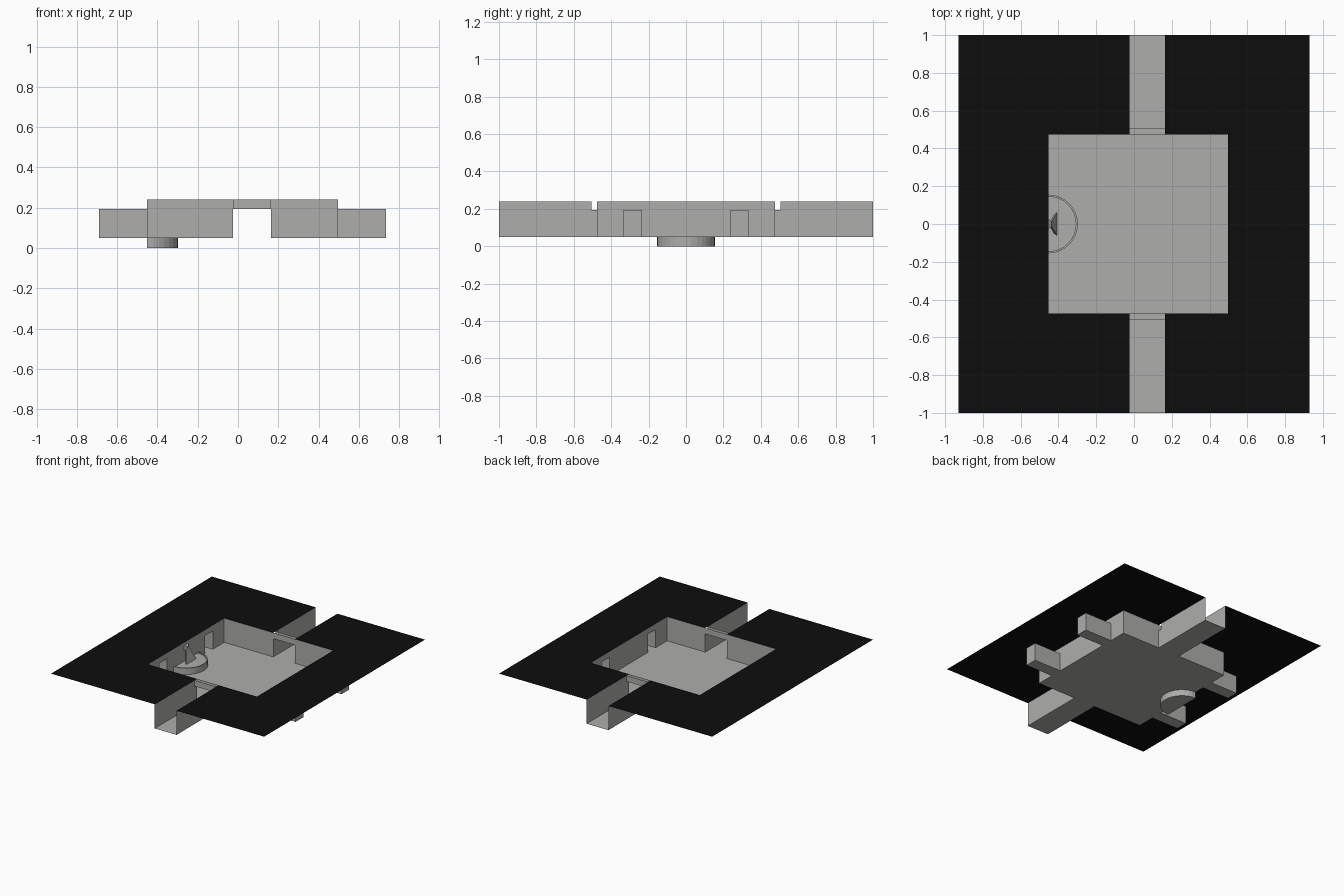
import bpy, bmesh, math

if "Cube" in bpy.data.objects:
    bpy.data.objects.remove(bpy.data.objects["Cube"])

# Main dimensions
X0, X1, Y = -0.4525, 0.4975, 0.475       # room
C0, C1, YC = -0.025, 0.165, 0.505        # corridor, start of open part
A0, A1, AD = 0.238, 0.333, 0.2375        # alcove y range and depth
F, D, T = 0.05, 0.193, 0.24              # floor, door top, wall top
PX, PY = 0.928, 1.0                      # black surround


def material(name, rgb):
    m = bpy.data.materials.new(name)
    m.diffuse_color = (*rgb, 1)
    m.use_nodes = True
    m.node_tree.nodes["Principled BSDF"].inputs["Base Color"].default_value = m.diffuse_color
    return m


stone = material("grey stone", (0.42, 0.42, 0.41))
black = material("black surround", (0.004, 0.004, 0.004))


def sheet(name, polys, mat):
    """Build one object from flat polygons."""
    bm = bmesh.new()
    for p in polys:
        bm.faces.new([bm.verts.new(v) for v in p])
    bmesh.ops.remove_doubles(bm, verts=bm.verts, dist=1e-5)
    me = bpy.data.meshes.new(name)
    bm.to_mesh(me)
    bm.free()
    me.materials.append(mat)
    ob = bpy.data.objects.new(name, me)
    bpy.context.collection.objects.link(ob)
    return ob


def flat(x0, x1, y0, y1, z):
    return [(x0, y0, z), (x1, y0, z), (x1, y1, z), (x0, y1, z)]


def wall_x(x, y0, y1, z0, z1):
    return [(x, y0, z0), (x, y1, z0), (x, y1, z1), (x, y0, z1)]


def wall_y(y, x0, x1, z0, z1):
    return [(x1, y, z0), (x0, y, z0), (x0, y, z1), (x1, y, z1)]


# Black surround with room and corridor cut out
xs, ys = [-PX, X0, C0, C1, X1, PX], [-PY, -Y, Y, PY]
cells = [flat(xs[i], xs[i + 1], ys[j], ys[j + 1], T)
         for i in range(5) for j in range(3)
         if i != 2 and not (j == 1 and 1 <= i <= 3)]
sheet("black_surround", cells, black)

# Room floor
sheet("room_floor", [flat(X0, X1, -Y, Y, F)], stone)

# Room side walls with two alcove openings each
for name, x in (("left", X0), ("right", X1)):
    cuts = [-Y, -A1, -A0, A0, A1, Y]
    sheet(name + "_wall", [wall_x(x, cuts[i], cuts[i + 1], D if i in (1, 3) else F, T)
                           for i in range(5)], stone)

# Room end walls with doorway, plus tunnel and open corridor
for name, s in (("front", -1), ("back", 1)):
    sheet(name + "_wall", [wall_y(s * Y, X0, C0, F, T), wall_y(s * Y, C1, X1, F, T),
                           wall_y(s * Y, C0, C1, D, T)], stone)
    sheet(name + "_doorway", [flat(C0, C1, s * Y, s * YC, F), flat(C0, C1, s * Y, s * YC, D),
                              wall_x(C0, s * Y, s * YC, F, D), wall_x(C1, s * Y, s * YC, F, D),
                              wall_y(s * YC, C0, C1, D, T)], stone)
    sheet(name + "_corridor", [flat(C0, C1, s * YC, s * PY, F),
                               wall_x(C0, s * YC, s * PY, F, T),
                               wall_x(C1, s * YC, s * PY, F, T)], stone)

# Four alcoves
for side, x, d in (("left", X0, -AD), ("right", X1, AD)):
    for end, s in (("front", -1), ("back", 1)):
        a, b, e = s * A0, s * A1, x + d
        sheet(f"{side}_{end}_alcove", [flat(x, e, a, b, F), flat(x, e, a, b, D),
                                       wall_y(a, x, e, F, D), wall_y(b, x, e, F, D),
                                       wall_x(e, a, b, F, D)], stone)

# Half-round basin with thin rim, reaching below the floor
N, RO, RI, ZR, ZW = 16, 0.155, 0.145, 0.1, 0.092


def arc(r, z):
    return [(X0 + r * math.cos(t), r * math.sin(t), z)
            for t in (math.pi * (k / N - 0.5) for k in range(N + 1))]


rings = [arc(RO, 0), arc(RO, ZR), arc(RI, ZR), arc(RI, ZW)]
polys = [[a[k], a[k + 1], b[k + 1], b[k]] for a, b in zip(rings, rings[1:]) for k in range(N)]
polys += [rings[3], rings[0][::-1]]
polys.append(wall_x(X0, -RO, RO, 0, F))
sheet("basin", polys, stone)

# Spout head on the wall: small tapered block
base = [(X0, y, z) for y, z in ((-.026, .175), (.026, .175), (.026, .215), (-.026, .215))]
tip = [(X0 + .016, y, z) for y, z in ((-.012, .185), (.012, .185), (.012, .205), (-.012, .205))]
sheet("spout", [[base[k], base[(k + 1) % 4], tip[(k + 1) % 4], tip[k]] for k in range(4)] + [tip], stone)

# Stream fanning out from spout down to the basin
top = [(X0 + .014, -.01, .2), (X0 + .014, .01, .2), (X0 + .004, .01, .19), (X0 + .004, -.01, .19)]
low = [(X0 + .046, -.062, ZW), (X0 + .046, .062, ZW), (X0 + .03, .05, ZW), (X0 + .03, -.05, ZW)]
sheet("stream", [[low[k], low[(k + 1) % 4], top[(k + 1) % 4], top[k]] for k in range(4)] + [top], stone)
